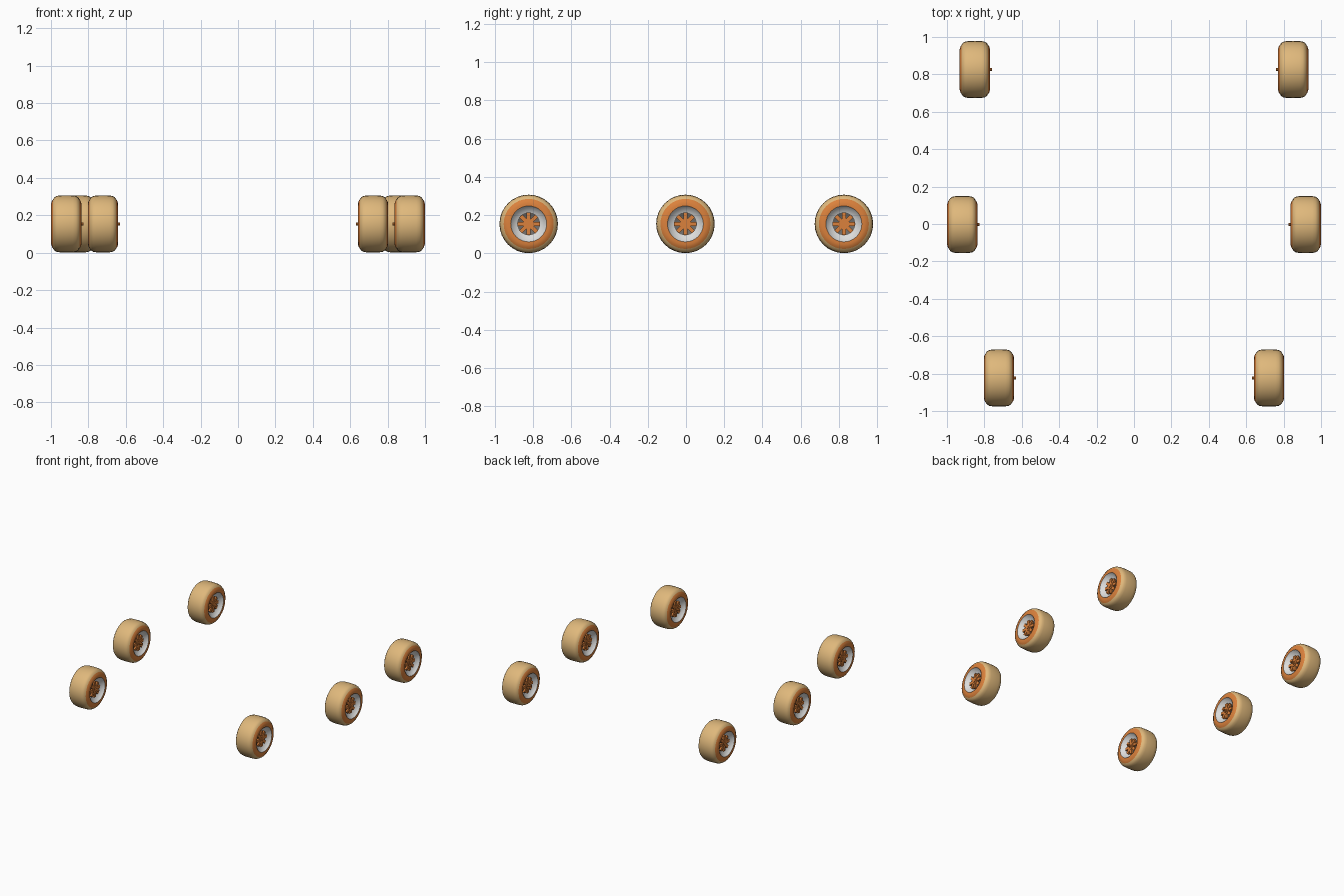
import bpy, bmesh, math
from mathutils import Matrix, Vector

if "Cube" in bpy.data.objects:
    bpy.data.objects.remove(bpy.data.objects["Cube"])

def material(name, rgb):
    m = bpy.data.materials.new(name)
    m.diffuse_color = (*rgb, 1)
    m.use_nodes = True
    m.node_tree.nodes["Principled BSDF"].inputs["Base Color"].default_value = m.diffuse_color
    return m

TAN, ORANGE, WHITE, GREY = range(4)
MATS = [material("tan", (0.74, 0.48, 0.20)), material("orange", (0.71, 0.22, 0.045)),
        material("white", (0.72, 0.72, 0.71)), material("grey", (0.16, 0.15, 0.14))]
SEG = 32
CZ = 0.154

# Half profile from tread centre to hub: (axial offset, radius, colour of the band that follows)
HALF = [(0.0, 0.153, TAN), (0.035, 0.152, TAN), (0.052, 0.149, TAN), (0.064, 0.142, TAN),
        (0.071, 0.131, ORANGE), (0.077, 0.122, ORANGE), (0.081, 0.108, ORANGE),
        (0.081, 0.094, WHITE), (0.072, 0.088, WHITE), (0.050, 0.060, GREY), (0.046, 0.020, GREY)]

def finish(bm, name, loc):
    bmesh.ops.recalc_face_normals(bm, faces=bm.faces)
    me = bpy.data.meshes.new(name)
    bm.to_mesh(me)
    bm.free()
    for m in MATS:
        me.materials.append(m)
    ob = bpy.data.objects.new(name, me)
    ob.location = loc
    bpy.context.collection.objects.link(ob)
    return ob

def tyre(name, loc):
    # Lathe both halves of the profile about the x axis
    bm = bmesh.new()
    prof = [(-x, r) for x, r, _ in HALF[:0:-1]] + [(x, r) for x, r, _ in HALF]
    cols = [c for _, _, c in HALF[:-1]]
    cols = cols[::-1] + cols
    rings = []
    for x, r in prof:
        rings.append([bm.verts.new((x, r * math.cos(2 * math.pi * i / SEG),
                                    r * math.sin(2 * math.pi * i / SEG))) for i in range(SEG)])
    for k, c in enumerate(cols):
        for i in range(SEG):
            j = (i + 1) % SEG
            f = bm.faces.new((rings[k][i], rings[k][j], rings[k + 1][j], rings[k + 1][i]))
            f.material_index = c
    ob = finish(bm, name, loc)
    bpy.ops.object.select_all(action='DESELECT')
    ob.select_set(True)
    bpy.context.view_layer.objects.active = ob
    bpy.ops.object.shade_smooth_by_angle(angle=math.radians(35))

def cylinder(bm, x0, x1, r, n):
    mat = Matrix.Translation(((x0 + x1) / 2, 0, 0)) @ Matrix.Rotation(math.pi / 2, 4, 'Y')
    bmesh.ops.create_cone(bm, cap_ends=True, segments=n, radius1=r, radius2=r,
                          depth=abs(x1 - x0), matrix=mat)

def hub(name, loc, inward):
    bm = bmesh.new()
    cylinder(bm, -0.066, 0.066, 0.026, 16)             # hub core
    cylinder(bm, -0.071, 0.071, 0.013, 12)             # hub cap
    cylinder(bm, 0, inward * 0.092, 0.008, 10)         # axle pin on the inner side
    for side in (-1, 1):                               # eight spokes on each face
        for i in range(8):
            mat = (Matrix.Rotation(i * math.pi / 4, 4, 'X')
                   @ Matrix.Translation((side * 0.053, 0.041, 0))
                   @ Matrix.Diagonal((0.018, 0.036, 0.021, 1)))
            bmesh.ops.create_cube(bm, size=1, matrix=mat)
    for f in bm.faces:
        f.material_index = ORANGE
    finish(bm, name, loc)

# Six wheels in three mirrored pairs
for label, x, y in (("front", 0.722, -0.823), ("middle", 0.918, -0.003), ("back", 0.851, 0.826)):
    for side, s in (("left", -1), ("right", 1)):
        tyre(f"{label}_{side}_tyre", Vector((s * x, y, CZ)))
        hub(f"{label}_{side}_hub", Vector((s * x, y, CZ)), -s)
